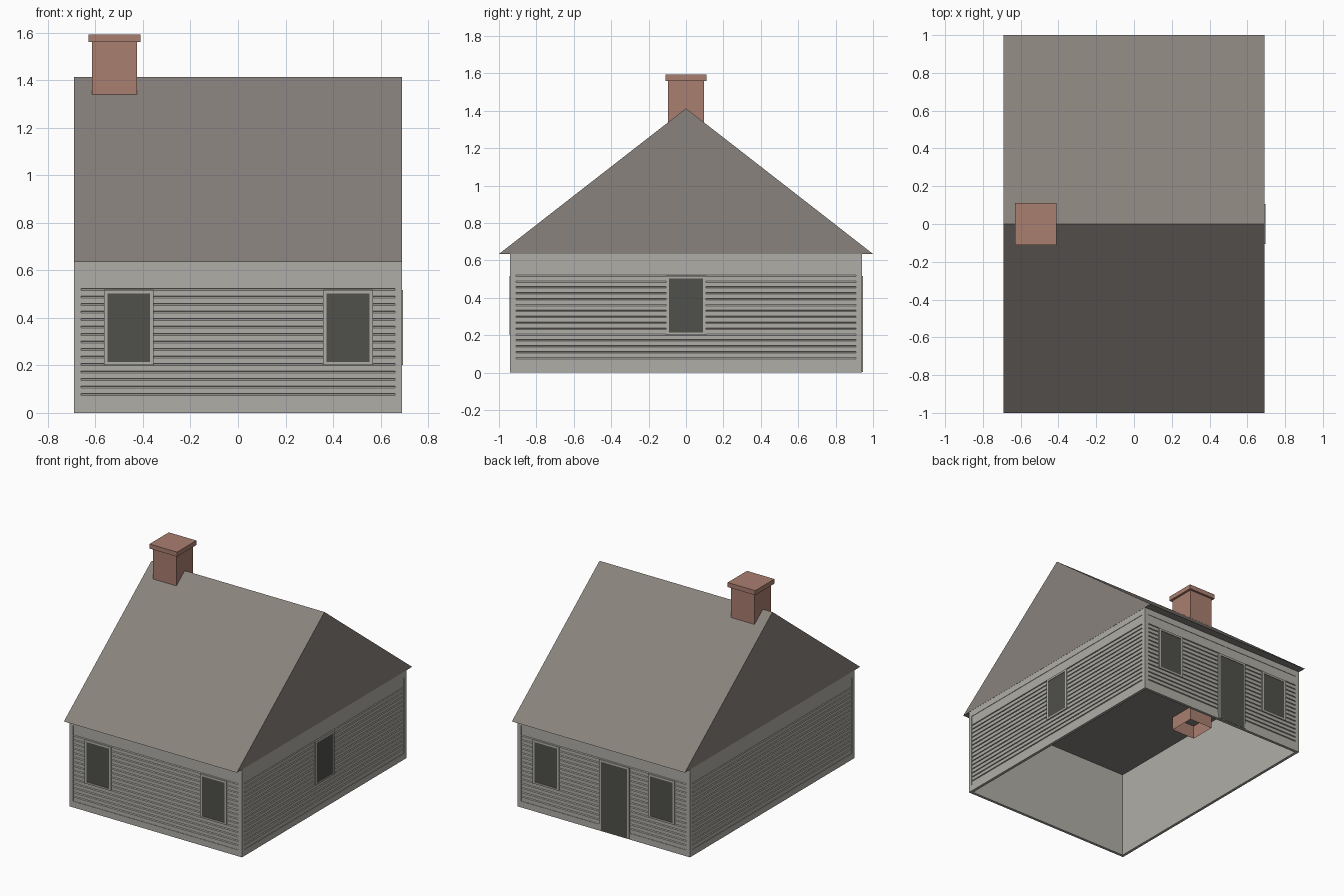
import bpy, bmesh
from math import radians
from mathutils import Matrix, Vector

if "Cube" in bpy.data.objects:
    bpy.data.objects.remove(bpy.data.objects["Cube"], do_unlink=True)


def material(name, rgb):
    m = bpy.data.materials.new(name)
    m.use_nodes = True
    m.diffuse_color = (*rgb, 1)
    m.node_tree.nodes["Principled BSDF"].inputs["Base Color"].default_value = (*rgb, 1)
    return m


SIDING = material("pale grey siding", (0.43, 0.42, 0.385))
ROOF = material("brown grey roof", (0.25, 0.225, 0.205))
BRICK = material("red brick", (0.40, 0.21, 0.16))
DARK = material("dark opening", (0.08, 0.082, 0.071))


def add_box(bm, x0, x1, y0, y1, z0, z1):
    size = Vector((x1 - x0, y1 - y0, z1 - z0))
    centre = Vector((x0 + x1, y0 + y1, z0 + z1)) / 2
    mat = Matrix.Translation(centre) @ Matrix.Diagonal((*size, 1))
    return bmesh.ops.create_cube(bm, size=1, matrix=mat)["verts"]


def add_prism(bm, profile, half):
    """Extrude a (y, z) profile along x."""
    face = bm.faces.new([bm.verts.new((-half, y, z)) for y, z in profile])
    ext = bmesh.ops.extrude_face_region(bm, geom=[face], use_keep_orig=True)["geom"]
    verts = [g for g in ext if isinstance(g, bmesh.types.BMVert)]
    bmesh.ops.translate(bm, verts=verts, vec=(2 * half, 0, 0))


def finish(bm, name, mat, angle=0):
    bmesh.ops.recalc_face_normals(bm, faces=bm.faces)
    bm.transform(Matrix.Rotation(radians(angle), 4, "Z"))
    mesh = bpy.data.meshes.new(name)
    bm.to_mesh(mesh)
    bm.free()
    mesh.materials.append(mat)
    obj = bpy.data.objects.new(name, mesh)
    bpy.context.collection.objects.link(obj)


WALL_TOP, THICK, MARGIN = 0.637, 0.02, 0.03
PANEL_LOW, PANEL_HIGH = 0.045, 0.59


def wall(name, angle, half, dist):
    # Siding panel with a row of V grooves
    front, groove = -dist + 0.003, -dist + 0.009
    profile = [(-dist + THICK, PANEL_LOW), (front, PANEL_LOW)]
    for i in range(15):
        z = 0.078 + i * 0.0315
        profile += [(front, z - 0.004), (groove, z + 0.002), (front, z + 0.004)]
    profile += [(front, PANEL_HIGH), (-dist + THICK, PANEL_HIGH)]
    bm = bmesh.new()
    add_prism(bm, profile, half - MARGIN)
    finish(bm, name + "_siding", SIDING, angle)

    # Plain boards around the panel
    bm = bmesh.new()
    back, inner = -dist + THICK, half - MARGIN
    add_box(bm, -half, -inner, -dist, back, 0, WALL_TOP)
    add_box(bm, inner, half, -dist, back, 0, WALL_TOP)
    add_box(bm, -inner, inner, -dist, back, 0, PANEL_LOW)
    add_box(bm, -inner, inner, -dist, back, PANEL_HIGH, WALL_TOP)
    finish(bm, name + "_trim", SIDING, angle)


def opening(name, angle, dist, centre, half, z0, z1, border=0.015, sill=0.012):
    # Dark pane
    back = -dist + 0.004
    bm = bmesh.new()
    add_box(bm, centre - half, centre + half, -dist - 0.002, back, z0, z1)
    finish(bm, name + "_pane", DARK, angle)
    # Surrounding frame
    bm = bmesh.new()
    front = -dist - 0.005
    outer = half + border
    for a, b in ((-outer, -half), (half, outer)):
        add_box(bm, centre + a, centre + b, front, back, z0 - sill, z1 + border)
    add_box(bm, centre - half, centre + half, front, back, z1, z1 + border)
    if sill:
        add_box(bm, centre - half, centre + half, front, back, z0 - sill, z0)
    finish(bm, name + "_frame", SIDING, angle)


# Walls
END, SIDE = 0.94, 0.69
wall("front_wall", 0, SIDE, END)
wall("back_wall", 180, SIDE, END)
wall("left_wall", 90, END, SIDE)
wall("right_wall", -90, END, SIDE)

# Windows and door
for label, angle in (("front", 0), ("back", 180)):
    for n, u in enumerate((-0.46, 0.463)):
        opening(f"{label}_window_{n + 1}", angle, END, u, 0.09, 0.214, 0.503)
opening("left_window", 90, SIDE, 0, 0.091, 0.214, 0.503)
opening("door", 180, END, 0.087, 0.105, 0.005, 0.503, sill=0)

# Gable roof with a flat underside
bm = bmesh.new()
add_prism(bm, [(-1, 0.635), (1, 0.635), (0, 1.413)], 0.691)
finish(bm, "roof", ROOF)

# Chimney shaft, open below, and its cap
CX = -0.52
bm = bmesh.new()
add_box(bm, CX - 0.094, CX + 0.094, -0.095, 0.095, 0.537, 1.57)
bm.normal_update()
bmesh.ops.delete(bm, geom=[f for f in bm.faces if f.normal.z < -0.5], context="FACES_ONLY")
finish(bm, "chimney_shaft", BRICK)
bm = bmesh.new()
add_box(bm, CX - 0.11, CX + 0.11, -0.11, 0.11, 1.56, 1.593)
finish(bm, "chimney_cap", BRICK)
